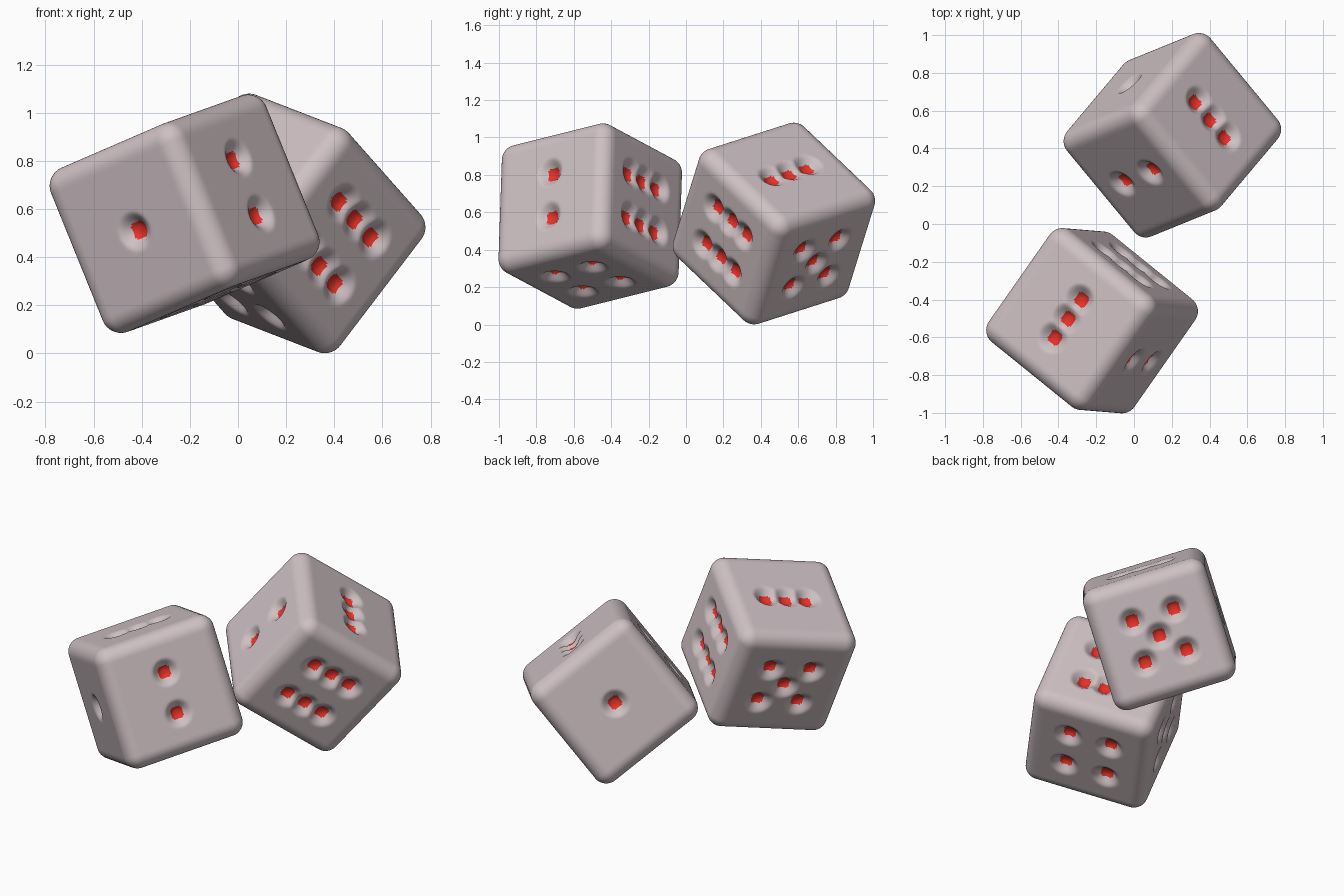
import bpy, bmesh, math
from mathutils import Vector, Matrix

if "Cube" in bpy.data.objects:
    bpy.data.objects.remove(bpy.data.objects["Cube"])

STEP = 0.125             # spacing of the pip layout
CELL = STEP / 14         # mesh cell size
FLAT = CELL * 32         # half width of the flat part of a side
RADIUS = 0.082           # edge rounding
ROUND_SEGS = 5
DEPTH, REACH = 0.05, 0.088


def material(name, rgb):
    m = bpy.data.materials.new(name)
    m.diffuse_color = (*rgb, 1)
    m.use_nodes = True
    m.node_tree.nodes["Principled BSDF"].inputs["Base Color"].default_value = m.diffuse_color
    return m


body_mat = material("pale_pink_grey", (0.62, 0.53, 0.55))
pip_mat = material("red", (0.80, 0.03, 0.02))

# Pip layouts in steps, keyed by (axis, sign) of the side
TRIO, PAIR = (-1, 0, 1), (-1, 1)
SQUARE = [(a, b) for a in PAIR for b in PAIR]
PIPS = {
    (0, 1): [(a, b) for a in PAIR for b in TRIO],   # six
    (0, -1): [(0, 0)],                              # one
    (1, 1): [(0, b) for b in TRIO],                 # three
    (1, -1): SQUARE,                                # four
    (2, 1): [(0, b) for b in PAIR],                 # two
    (2, -1): SQUARE + [(0, 0)],                     # five
}

# Grid lines across one side: even on the flat, even in angle on the rounding
rim = [FLAT + RADIUS * math.tan(math.radians(45 * k / ROUND_SEGS))
       for k in range(1, ROUND_SEGS + 1)]
LINES = [-t for t in reversed(rim)] + [CELL * i for i in range(-32, 33)] + rim


def dimple(a, b, pips):
    """Depth of the smooth hollows at one point of a side."""
    keep = 1.0
    for pa, pb in pips:
        d = math.hypot(a - pa * STEP, b - pb * STEP)
        t = min(max((d - 0.012) / (REACH - 0.012), 0), 1)
        keep *= t * t * (3 - 2 * t)
    return DEPTH * (1 - keep)


def is_red(a, b, pips):
    return any(((a - pa * STEP) / CELL) ** 4 + ((b - pb * STEP) / CELL) ** 4 < 250
               for pa, pb in pips)


def make_die(name, center, six_dir, three_dir):
    bm = bmesh.new()
    n = len(LINES)
    for (axis, sign), pips in PIPS.items():
        ia, ib = (axis + 1) % 3, (axis + 2) % 3
        grid = []
        for a in LINES:
            row = []
            for b in LINES:
                q = Vector((0, 0, 0))
                q[axis], q[ia], q[ib] = sign * (FLAT + RADIUS), a, b
                core = Vector([min(max(c, -FLAT), FLAT) for c in q])
                p = core + (q - core).normalized() * RADIUS
                p[axis] -= sign * dimple(a, b, pips)
                row.append(bm.verts.new(p))
            grid.append(row)
        for i in range(n - 1):
            for j in range(n - 1):
                quad = [grid[i][j], grid[i + 1][j], grid[i + 1][j + 1], grid[i][j + 1]]
                f = bm.faces.new(quad if sign > 0 else quad[::-1])
                f.smooth = True
                mid_a = (LINES[i] + LINES[i + 1]) / 2
                mid_b = (LINES[j] + LINES[j + 1]) / 2
                f.material_index = int(is_red(mid_a, mid_b, pips))
    bmesh.ops.remove_doubles(bm, verts=bm.verts, dist=0.0005)
    me = bpy.data.meshes.new(name)
    bm.to_mesh(me)
    bm.free()
    me.materials.append(body_mat)
    me.materials.append(pip_mat)
    ob = bpy.data.objects.new(name, me)
    bpy.context.collection.objects.link(ob)
    # Orient by where the six and the three point
    x = Vector(six_dir).normalized()
    y = Vector(three_dir)
    y = (y - x * y.dot(x)).normalized()
    rot = Matrix((x, y, x.cross(y))).transposed().to_4x4()
    ob.matrix_world = Matrix.Translation(center) @ rot


make_die("front_die", (-0.222, -0.512, 0.58), (0.56, 0.80, 0.20), (-0.39, 0.01, 0.92))
make_die("back_die", (0.203, 0.47, 0.54), (0.62, -0.75, -0.24), (0.61, 0.21, 0.76))
